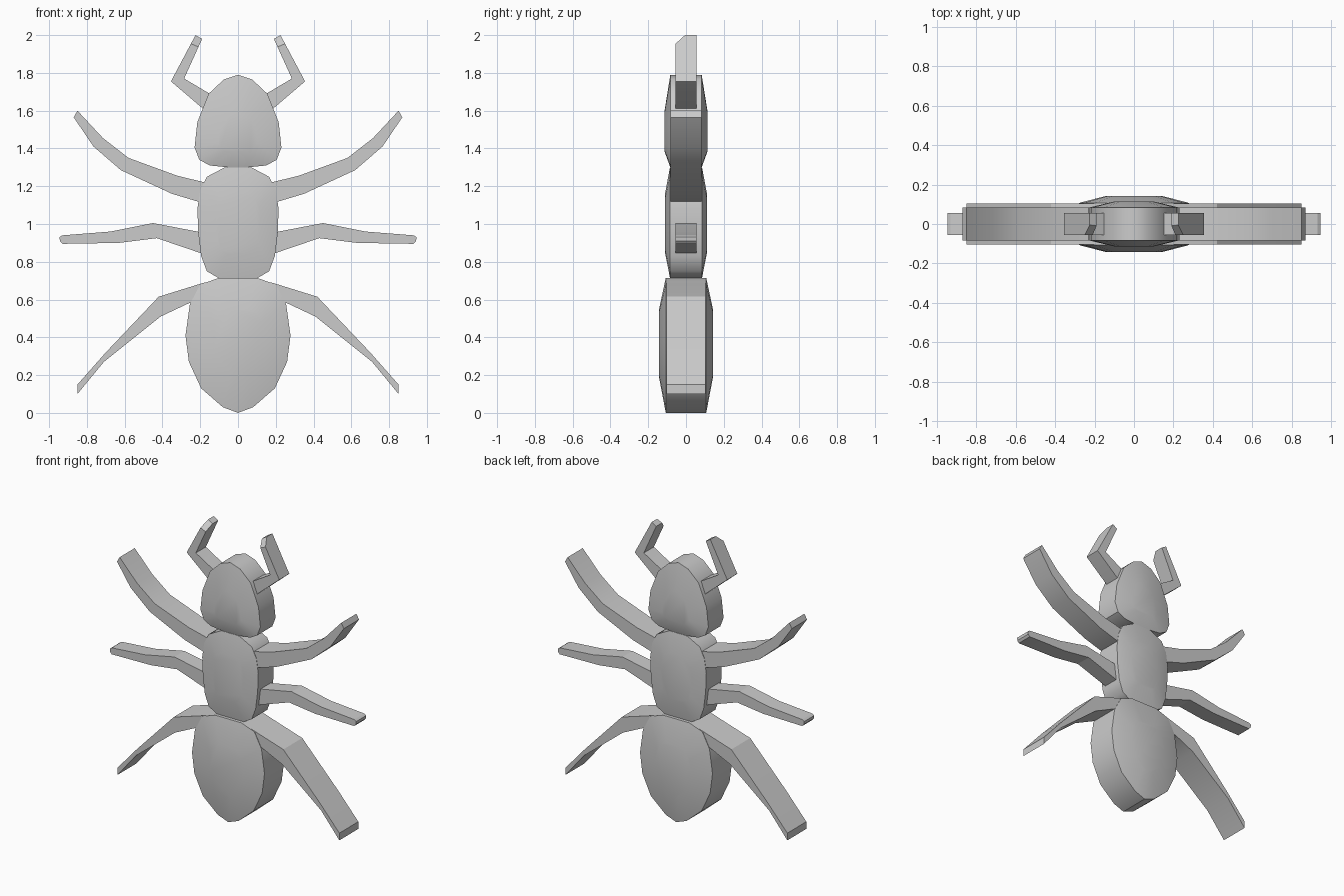
import bpy, bmesh, math
from mathutils import Vector

if "Cube" in bpy.data.objects:
    bpy.data.objects.remove(bpy.data.objects["Cube"])


def finish(name, bm, angle):
    bmesh.ops.recalc_face_normals(bm, faces=bm.faces)
    me = bpy.data.meshes.new(name)
    bm.to_mesh(me)
    bm.free()
    ob = bpy.data.objects.new(name, me)
    bpy.context.collection.objects.link(ob)
    bpy.ops.object.select_all(action='DESELECT')
    ob.select_set(True)
    bpy.context.view_layer.objects.active = ob
    bpy.ops.object.shade_smooth_by_angle(angle=math.radians(angle))
    return ob


def body(name, half, rim, bulge, centre_z, inset):
    """Mirrored half outline, straight side wall, domed front and back."""
    outline = half + [(-x, z) for x, z in reversed(half) if x > 0.001]
    bm = bmesh.new()
    rings = []
    for y, s in ((-bulge, inset), (-rim, 1), (rim, 1), (bulge, inset)):
        rings.append([bm.verts.new((x * s, y, centre_z + (z - centre_z) * s))
                      for x, z in outline])
    n = len(outline)
    for a, b in zip(rings, rings[1:]):
        for i in range(n):
            j = (i + 1) % n
            bm.faces.new((a[i], a[j], b[j], b[i]))
    bm.faces.new(rings[0])
    bm.faces.new(rings[-1])
    return finish(name, bm, 40)


def limb(name, upper, lower, depth, cut=None):
    """Strip between two edge lines, extruded in y; built on both sides."""
    for side, sx in (("right", 1), ("left", -1)):
        bm = bmesh.new()
        rows = []
        for u, l in zip(upper, lower):
            rows.append([bm.verts.new((sx * p[0], y, p[1]))
                         for p, y in ((u, -depth), (u, depth), (l, depth), (l, -depth))])
        for a, b in zip(rows, rows[1:]):
            for i in range(4):
                j = (i + 1) % 4
                bm.faces.new((a[i], a[j], b[j], b[i]))
        bm.faces.new(rows[0])
        bm.faces.new(rows[-1])
        bmesh.ops.recalc_face_normals(bm, faces=bm.faces)
        if cut:
            co, no = Vector(cut[0]), Vector(cut[1])
            co.x *= sx
            no.x *= sx
            res = bmesh.ops.bisect_plane(bm, geom=bm.verts[:] + bm.edges[:] + bm.faces[:],
                                         plane_co=co, plane_no=no, clear_outer=True)
            edges = [e for e in res['geom_cut'] if isinstance(e, bmesh.types.BMEdge)]
            bmesh.ops.holes_fill(bm, edges=edges)
        finish(side + "_" + name, bm, 20)


# Body segments
body("head", [(0, 1.79), (.075, 1.765), (.155, 1.69), (.215, 1.54), (.23, 1.405),
              (.205, 1.34), (.15, 1.31), (.05, 1.30)], .083, .113, 1.45, .45)
body("thorax", [(.07, 1.30), (.165, 1.25), (.2, 1.18), (.215, 1.08), (.21, .95),
                (.195, .83), (.165, .75), (.105, .715)], .085, .11, 1.0, .55)
body("abdomen", [(.1, .715), (.2, .68), (.255, .575), (.278, .41), (.26, .27),
                 (.195, .13), (.08, .03), (0, 0)], .107, .143, .38, .5)

# Legs
limb("front_leg",
     [(.1, 1.20), (.175, 1.22), (.32, 1.255), (.58, 1.35), (.715, 1.455), (.85, 1.6)],
     [(.1, 1.10), (.2, 1.115), (.35, 1.16), (.62, 1.285), (.765, 1.41), (.87, 1.565)], .083)
limb("middle_leg",
     [(.12, .93), (.215, .96), (.45, 1.005), (.675, .96), (.93, .94), (.945, .93)],
     [(.12, .82), (.195, .845), (.43, .925), (.63, .90), (.93, .895), (.943, .91)], .055)
limb("hind_leg",
     [(.12, .70), (.185, .688), (.42, .615), (.70, .32), (.85, .15)],
     [(.15, .60), (.24, .59), (.41, .51), (.71, .27), (.85, .10)], .104)

# Antennae with a chamfered front tip
chamfer = Vector((.05, 0, .022)).cross(Vector((0, .04, .045)))
if chamfer.z < 0:
    chamfer.negate()
limb("antenna",
     [(.11, 1.67), (.15, 1.69), (.285, 1.77), (.19, 1.98)],
     [(.14, 1.58), (.185, 1.61), (.355, 1.755), (.225, 2.0)], .055,
     cut=((.25, -.055, 1.955), chamfer))
